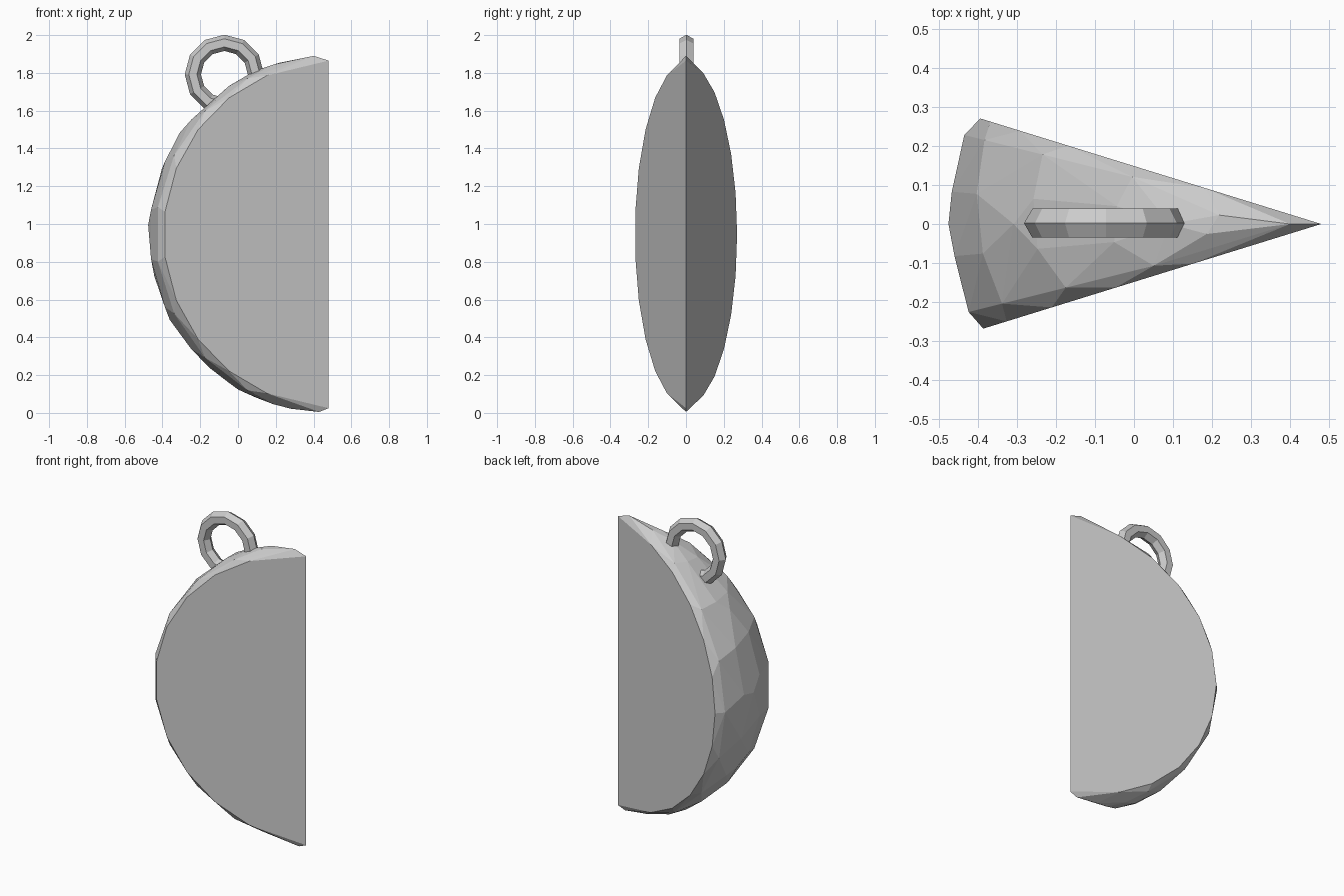
import bpy, bmesh
from math import sin, cos, radians, pi

if "Cube" in bpy.data.objects:
    bpy.data.objects.remove(bpy.data.objects["Cube"])

CX, CZ = 0.48, 0.945          # sphere centre, on the thin edge of the wedge


def finish(bm, name):
    bmesh.ops.recalc_face_normals(bm, faces=bm.faces[:])
    mesh = bpy.data.meshes.new(name)
    bm.to_mesh(mesh)
    bm.free()
    obj = bpy.data.objects.new(name, mesh)
    bpy.context.collection.objects.link(obj)
    return obj


# Wedge slice: hull around staggered meridians of a sphere
bm = bmesh.new()
for z in (0.025, 1.865):
    bm.verts.new((CX, 0, z))
for x, z in ((0.40, 1.89), (0.43, 0.005), (0.28, 0.022)):
    bm.verts.new((x, 0, z))
# (angle around the edge, radius, number of points, start, end in latitude)
meridians = [(-17.2, 0.915, 10, -68, 68), (17.2, 0.915, 11, -70, 70),
             (-14, 0.943, 8, -62, 62), (14, 0.943, 7, -58, 58),
             (-5, 0.953, 10, -72, 72), (5, 0.953, 9, -66, 74),
             (0, 0.957, 5, -60, 66)]
for phi, r, n, lo, hi in meridians:
    for i in range(n):
        lat = radians(lo + (hi - lo) * i / (n - 1))
        h = r * cos(lat)
        bm.verts.new((CX - h * cos(radians(phi)), h * sin(radians(phi)),
                      CZ + (r - 0.008) * sin(lat)))
hull = bmesh.ops.convex_hull(bm, input=bm.verts[:])
loose = list({v for v in hull["geom_interior"] + hull["geom_unused"]
              if isinstance(v, bmesh.types.BMVert)})
bmesh.ops.delete(bm, geom=loose, context='VERTS')
# Merge the cut faces into flat panels
bmesh.ops.dissolve_limit(bm, angle_limit=radians(1.5),
                         verts=bm.verts[:], edges=bm.edges[:])
finish(bm, "wedge_slice")

# Hanging ring, partly sunk into the rind
bpy.ops.mesh.primitive_torus_add(
    major_segments=12, minor_segments=6, major_radius=0.167, minor_radius=0.043,
    location=(-0.072, 0.002, 1.792), rotation=(pi / 2, 0, 0))
bpy.context.object.name = "hanging_ring"
